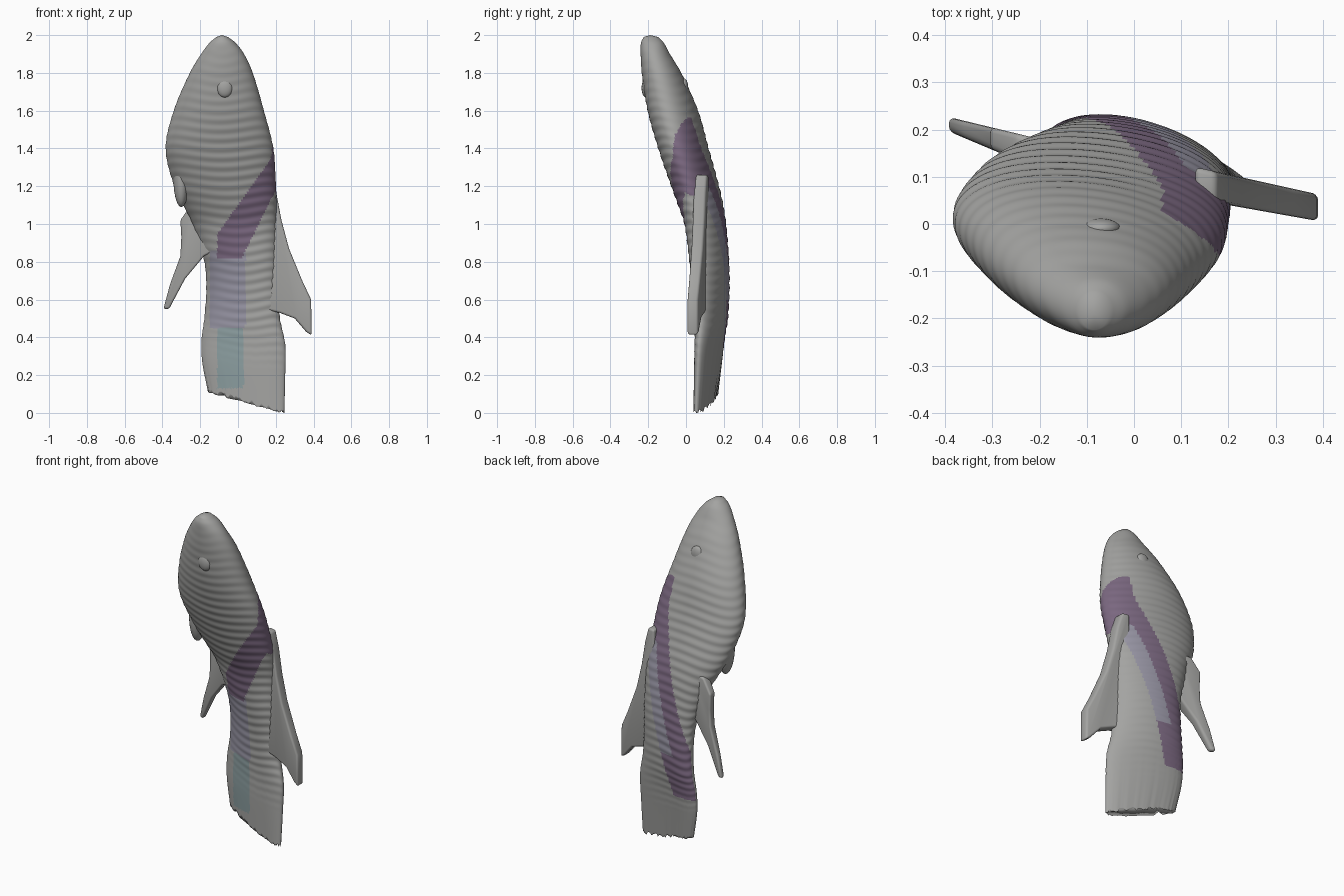
import bpy, bmesh, math, random
from mathutils import Vector

if "Cube" in bpy.data.objects:
    bpy.data.objects.remove(bpy.data.objects["Cube"])

random.seed(4)

def material(name, rgb):
    m = bpy.data.materials.new(name)
    m.diffuse_color = (*rgb, 1)
    m.use_nodes = True
    m.node_tree.nodes["Principled BSDF"].inputs["Base Color"].default_value = m.diffuse_color
    return m

GREY = material("grey", (0.37, 0.37, 0.36))
PURPLE = material("purple", (0.20, 0.14, 0.22))
LAVENDER = material("lavender", (0.31, 0.30, 0.37))
TEAL = material("teal", (0.26, 0.34, 0.35))

def finish(name, bm, mats=(GREY,)):
    bmesh.ops.recalc_face_normals(bm, faces=bm.faces)
    me = bpy.data.meshes.new(name)
    bm.to_mesh(me)
    bm.free()
    for m in mats:
        me.materials.append(m)
    for p in me.polygons:
        p.use_smooth = True
    ob = bpy.data.objects.new(name, me)
    bpy.context.collection.objects.link(ob)
    return ob

# Body sections: z, x min, x max, y min, y max, twist
ROWS = [
    (0.00, -0.160, 0.245, 0.040, 0.170, 0.78),
    (0.20, -0.190, 0.250, 0.042, 0.190, 0.72),
    (0.36, -0.192, 0.250, 0.045, 0.205, 0.68),
    (0.50, -0.178, 0.222, 0.045, 0.222, 0.60),
    (0.65, -0.168, 0.210, 0.035, 0.230, 0.52),
    (0.80, -0.178, 0.208, 0.018, 0.228, 0.42),
    (1.00, -0.240, 0.205, -0.008, 0.212, 0.33),
    (1.10, -0.290, 0.204, -0.042, 0.197, 0.28),
    (1.20, -0.338, 0.201, -0.078, 0.175, 0.25),
    (1.40, -0.383, 0.187, -0.147, 0.120, 0.20),
    (1.60, -0.340, 0.137, -0.203, 0.064, 0.18),
    (1.80, -0.255, 0.078, -0.234, -0.025, 0.12),
    (1.90, -0.195, 0.032, -0.240, -0.085, 0.08),
    (1.96, -0.150, -0.014, -0.238, -0.118, 0.0),
    (1.99, -0.115, -0.053, -0.224, -0.148, 0.0),
]

def section(z):
    i = max(k for k in range(len(ROWS) - 1) if ROWS[k][0] <= z + 1e-9)
    p0, p1, p2 = ROWS[max(i - 1, 0)], ROWS[i], ROWS[i + 1]
    p3 = ROWS[min(i + 2, len(ROWS) - 1)]
    h = p2[0] - p1[0]
    u = (z - p1[0]) / h
    out = []
    for c in range(1, 6):
        m1 = (p2[c] - p0[c]) / (p2[0] - p0[0]) * h
        m2 = (p3[c] - p1[c]) / (p3[0] - p1[0]) * h
        out.append((2*u**3 - 3*u**2 + 1) * p1[c] + (u**3 - 2*u**2 + u) * m1
                   + (3*u**2 - 2*u**3) * p2[c] + (u**3 - u**2) * m2)
    return out

# Colour bands: rounded side patch, rear stripe, diagonal front stripe, tail blush
def colour(c, rear):
    x, y, z = c
    if math.hypot((y - 0.04) / 0.11, (z - 1.36) / 0.21) < 1 and x > 0.06:
        return 1
    if rear:
        d = x - (-0.05 + 0.3 * (z - 0.7))
        if abs(d) < 0.10 and 0.35 < z < 1.48:
            return 2 if d > 0.01 and 0.6 < z < 1.2 else 1
        return 0
    if x > -0.11 and 0.78 + 2 * x < z < 1.1 + 1.4 * x and z > 0.82:
        return 1
    if -0.15 < x < 0.04 and 0.45 < z <= 0.86:
        return 2
    if -0.11 < x < 0.03 and 0.13 < z <= 0.45:
        return 3
    return 0

# Twisted oval loft with ribbed skin and a slanted ragged tail end
SEG, RINGS = 120, 280
bm = bmesh.new()
rings = []
rag = [random.uniform(-0.012, 0.012) for _ in range(SEG)]
for r in range(RINGS + 1):
    z = 1.99 * r / RINGS
    xl, xr, yl, yr, s = section(z)
    phi = math.asin(s)
    fade = min(1, (2 - z) / 0.6) * min(1, max(0, z - 0.2) / 0.3)
    ring = []
    for k in range(SEG):
        t = 2 * math.pi * k / SEG
        rib = 0.002 * fade * math.sin(z * 2 * math.pi / 0.05 + 1.5 * math.sin(3 * t))
        X, Y = (xr - xl) / 2 + rib * 0.5, (yr - yl) / 2 + rib
        x = (xl + xr) / 2 + X * math.cos(t)
        y = (yl + yr) / 2 + Y * math.sin(t - phi)
        w = max(0, 1 - z / 0.5)
        zz = max(0, z + w * (0.065 - 0.28 * (x - 0.03)) + rag[k] * w * w)
        ring.append(bm.verts.new((x, y, zz)))
    rings.append(ring)
for a, b in zip(rings, rings[1:]):
    for k in range(SEG):
        f = bm.faces.new((a[k], a[(k+1) % SEG], b[(k+1) % SEG], b[k]))
        f.material_index = colour(f.calc_center_median(), k < SEG * 0.48)
tip = bm.verts.new((-0.085, -0.19, 2.0))
for k in range(SEG):
    bm.faces.new((rings[-1][k], rings[-1][(k+1) % SEG], tip))
bm.faces.new(rings[0][::-1])
finish("fish_body", bm, (GREY, PURPLE, LAVENDER, TEAL))

# Fins: wedges, thick at the root; front and back planes given as y at two x
def fin(name, outline, x0, x1, front, back):
    bm = bmesh.new()
    def side(ys):
        return [bm.verts.new((x, ys[0] + (ys[1] - ys[0]) * (x - x0) / (x1 - x0), z))
                for x, z in outline]
    a, b = side(front), side(back)
    n = len(a)
    bm.faces.new(a)
    bm.faces.new(b[::-1])
    for i in range(n):
        bm.faces.new((a[i], a[(i+1) % n], b[(i+1) % n], b[i]))
    ob = finish(name, bm)
    be = ob.modifiers.new("round", 'BEVEL')
    be.width, be.segments, be.limit_method = 0.012, 3, 'ANGLE'
    return ob

fin("right_fin", [(0.13, 1.26), (0.175, 1.26), (0.202, 1.17), (0.23, 1.02), (0.27, 0.87),
                  (0.34, 0.70), (0.387, 0.60), (0.39, 0.41), (0.36, 0.43), (0.30, 0.50),
                  (0.22, 0.53), (0.13, 0.55)], 0.20, 0.38, (0.04, 0.008), (0.105, 0.065))
fin("left_fin", [(-0.16, 1.12), (-0.25, 1.10), (-0.305, 1.02), (-0.30, 0.93), (-0.305, 0.83),
                 (-0.36, 0.68), (-0.395, 0.55), (-0.365, 0.55), (-0.28, 0.71), (-0.18, 0.83),
                 (-0.12, 0.86)], -0.20, -0.39, (0.115, 0.195), (0.18, 0.226))

def ellipsoid(name, loc, size):
    bm = bmesh.new()
    bmesh.ops.create_uvsphere(bm, u_segments=24, v_segments=14, radius=1)
    for v in bm.verts:
        v.co = Vector(v.co[i] * size[i] + loc[i] for i in range(3))
    return finish(name, bm)

# Gill flap on the left edge, and an eye on each face of the head
ellipsoid("gill_flap", (-0.300, 0.05, 1.24), (0.042, 0.06, 0.15))
for name, y in (("front", -0.213), ("back", -0.010)):
    ellipsoid("eye_" + name, (-0.07, y, 1.72), (0.042, 0.022, 0.05))
